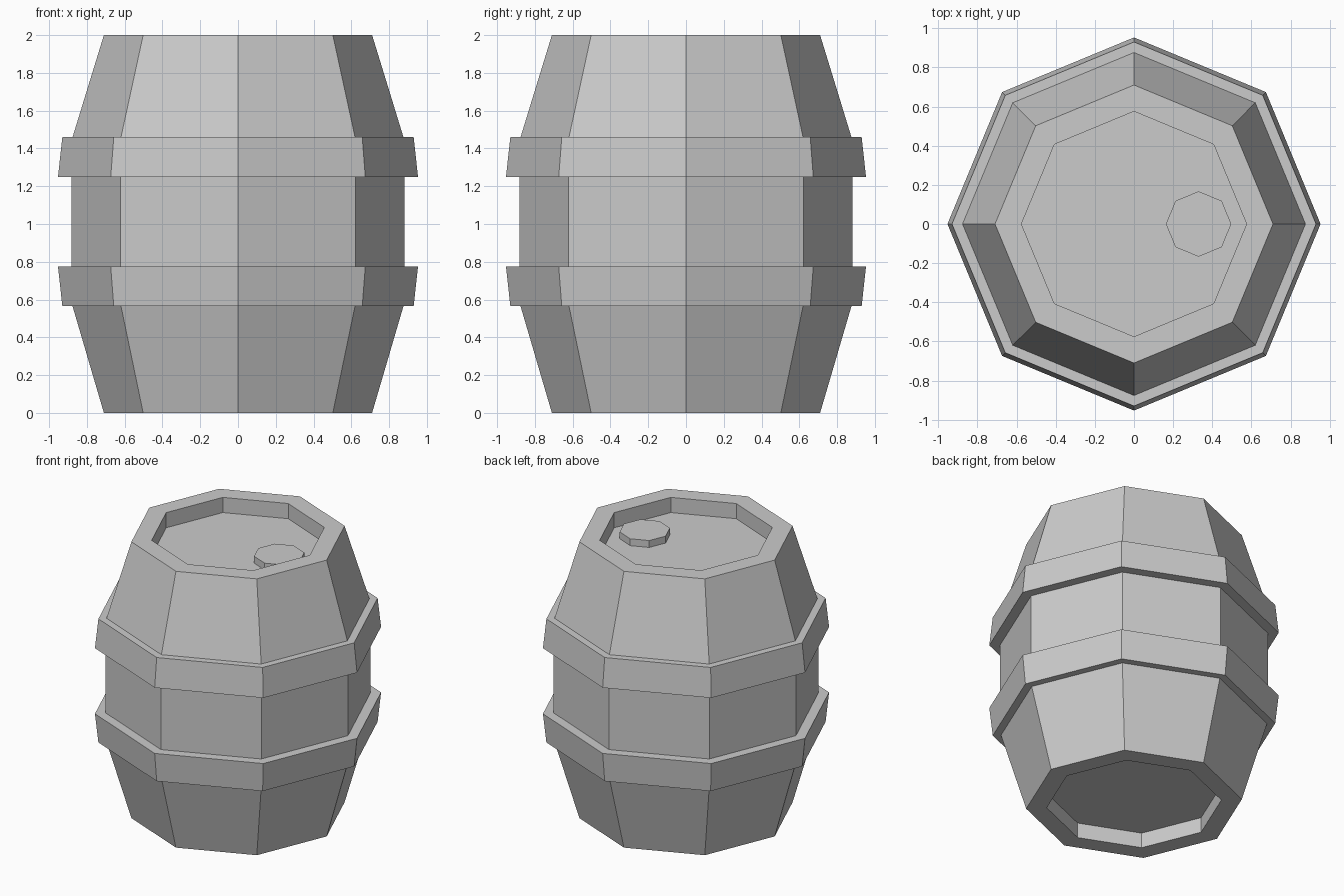
import bpy, bmesh
from math import cos, sin, tau

if "Cube" in bpy.data.objects:
    bpy.data.objects.remove(bpy.data.objects["Cube"])

SIDES = 8


def lathe(name, profile, cx=0.0, cap_start=False, cap_end=False):
    """Spin a (radius, z) profile, listed bottom to top, into an octagonal shell."""
    bm = bmesh.new()
    rings = [[bm.verts.new((cx + r * cos(tau * i / SIDES), r * sin(tau * i / SIDES), z))
              for i in range(SIDES)] for r, z in profile]
    for a, b in zip(rings, rings[1:]):
        for i in range(SIDES):
            j = (i + 1) % SIDES
            bm.faces.new((a[i], a[j], b[j], b[i]))
    if cap_start:
        bm.faces.new(rings[0][::-1])
    if cap_end:
        bm.faces.new(rings[-1])
    mesh = bpy.data.meshes.new(name)
    bm.to_mesh(mesh)
    bm.free()
    obj = bpy.data.objects.new(name, mesh)
    bpy.context.collection.objects.link(obj)
    return obj


# Staved body with a recessed lid and a recessed base
lathe("barrel_body", [
    (0.575, 0.11), (0.575, 0), (0.71, 0),
    (0.876, 0.565), (0.881, 0.775), (0.881, 1.25), (0.876, 1.46),
    (0.71, 2), (0.575, 2), (0.575, 1.89)], cap_start=True, cap_end=True)

# Hoops, each flaring towards the middle of the barrel
lathe("lower_hoop", [(0.876, 0.565), (0.93, 0.565), (0.953, 0.775), (0.881, 0.775)])
lathe("upper_hoop", [(0.881, 1.25), (0.953, 1.25), (0.93, 1.46), (0.876, 1.46)])

# Bung sitting on the lid
lathe("bung", [(0.167, 1.89), (0.167, 1.94)], cx=0.33, cap_end=True)
